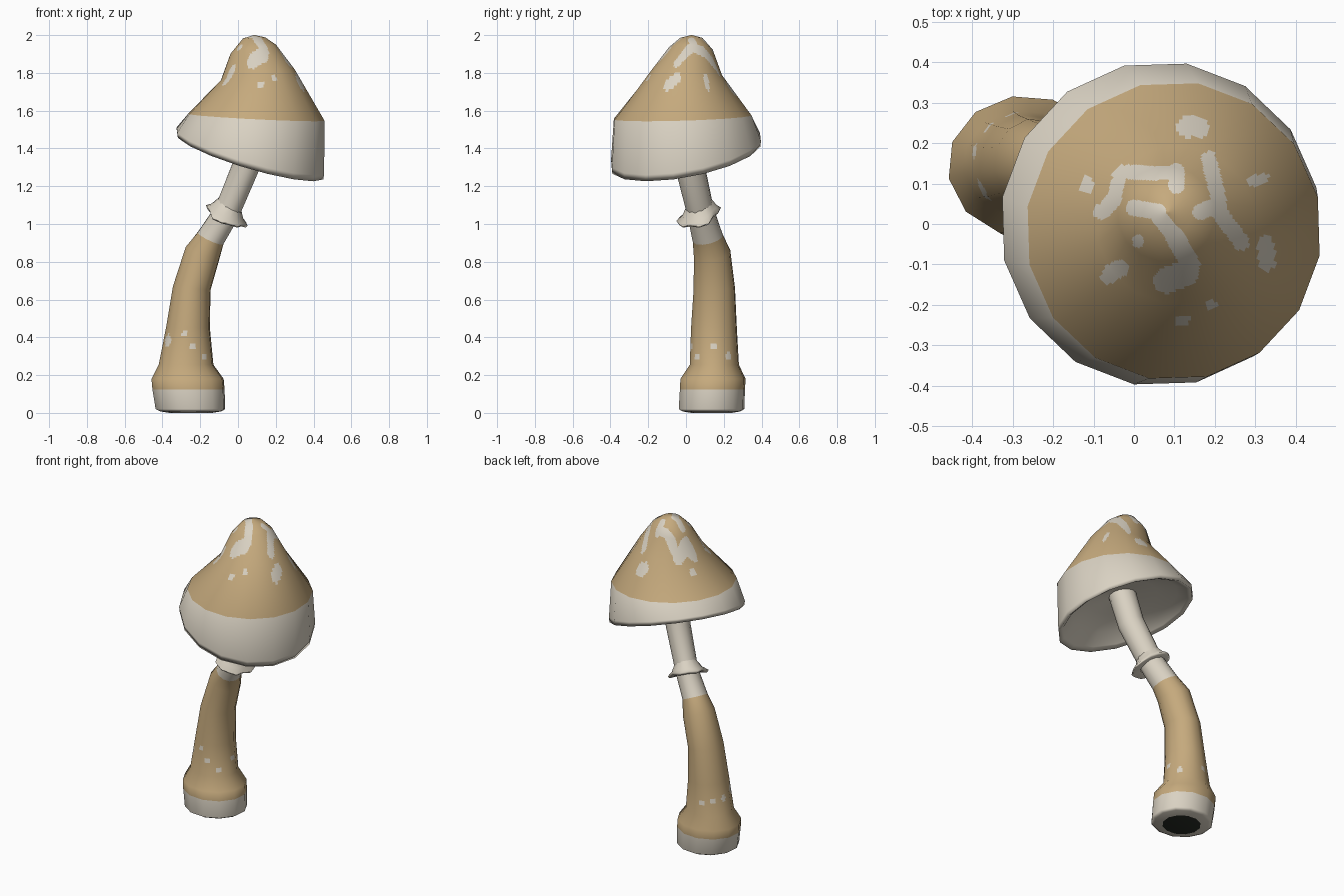
import bpy, math
from mathutils import Vector


def make_mat(name, rgb):
    m = bpy.data.materials.new(name)
    m.diffuse_color = (*rgb, 1)
    return m


TAN = make_mat("tan skin", (0.56, 0.40, 0.205))
PALE = make_mat("pale flesh", (0.70, 0.645, 0.545))
DARK = make_mat("dark hollow", (0.02, 0.024, 0.018))


def ring(spec, sides, phase, wave=0.0):
    """Tilted ellipse: centre x, y, z, radii, slope in x and y."""
    cx, cy, cz, rx, ry, a, b = spec
    pts = []
    for j in range(sides):
        t = math.radians(phase) + 2 * math.pi * j / sides
        w = wave * (math.sin(3 * t + 1) + 0.8 * math.sin(5 * t))
        dx, dy = (rx + w) * math.cos(t), (ry + w) * math.sin(t)
        pts.append(Vector((cx + dx, cy + dy, cz + a * dx + b * dy - w * 0.7)))
    return pts


def loft(name, rows, nu, nv, mats, rule, end_mats):
    """Low-poly loft, finely cut for painted areas, with the coarse smooth normals kept."""
    R, S = len(rows), len(rows[0])
    norms = [[(rows[i][(j + 1) % S] - rows[i][j - 1]).cross(
        rows[min(i + 1, R - 1)][j] - rows[max(i - 1, 0)][j]).normalized()
        for j in range(S)] for i in range(R)]

    def mix(grid, i, j, u, v):
        i2, j2 = min(i + 1, R - 1), (j + 1) % S
        return grid[i][j].lerp(grid[i][j2], u).lerp(grid[i2][j].lerp(grid[i2][j2], u), v)

    verts, vn = [], []
    H, W = (R - 1) * nv + 1, S * nu
    for r in range(H):
        i, v = divmod(r, nv)
        for c in range(W):
            j, u = divmod(c, nu)
            verts.append(mix(rows, i, j, u / nu, v / nv))
            vn.append(mix(norms, i, j, u / nu, v / nv).normalized())
    faces, idx = [], []
    for r in range(H - 1):
        for c in range(W):
            d = (c + 1) % W
            f = (r * W + c, r * W + d, (r + 1) * W + d, (r + 1) * W + c)
            faces.append(f)
            idx.append(rule(r // nv, sum((verts[k] for k in f), Vector()) / 4))
    if end_mats:
        faces += [tuple(reversed(range(W))), tuple(range((H - 1) * W, H * W))]
        idx += end_mats
    me = bpy.data.meshes.new(name)
    me.from_pydata(verts, [], faces)
    for m in mats:
        me.materials.append(m)
    for p, k in zip(me.polygons, idx):
        p.material_index = k
        p.use_smooth = True
    me.normals_split_custom_set_from_vertices(vn)
    ob = bpy.data.objects.new(name, me)
    bpy.context.collection.objects.link(ob)
    return ob


# Cap: underside centre, out to the rim, then up to the tip
cap_rings = [
    (.09, -.01, 1.50, .003, .003, 0, 0),
    (.08, 0, 1.47, .20, .20, -.15, .09),
    (.07, 0, 1.43, .31, .31, -.25, .15),
    (.065, 0, 1.375, .365, .37, -.29, .175),
    (.065, 0, 1.36, .393, .40, -.29, .175),
    (.065, 0, 1.39, .396, .402, -.28, .17),
    (.098, -.017, 1.565, .366, .37, -.05, .03),
    (.105, -.002, 1.79, .198, .195, .14, -.03),
    (.08, .025, 1.925, .122, .118, .2, -.05),
    (.085, .028, 1.985, .06, .06, .05, 0),
    (.085, .03, 2.0, .003, .003, 0, 0),
]
# Cap patches as seen from above: capsule ends and radius
patches = [
    (.13, .24, .16, .24, .026), (-.12, .09, -.115, .105, .015),
    (-.08, .03, -.05, .06, .02), (-.05, .06, -.035, .125, .017),
    (-.03, .13, .05, .125, .018), (.05, .125, .11, .13, .016),
    (.105, .13, .105, .095, .02), (.00, .04, .06, .03, .02),
    (.185, .16, .21, .06, .019), (.21, .05, .165, .03, .02),
    (.21, .03, .265, -.045, .02), (.06, .02, .10, -.03, .02),
    (.10, -.03, .14, -.10, .024), (.13, -.12, .08, -.14, .032),
    (.295, .105, .32, .112, .014), (.325, -.05, .33, -.095, .021),
    (-.06, -.125, -.035, -.11, .022), (.01, -.045, .01, -.04, .014),
    (.19, -.2, .2, -.2, .01), (.115, -.24, .125, -.24, .014),
]


def cap_rule(seg, c):
    if seg < 6:
        return 1
    p = Vector((c.x, c.y))
    for x1, y1, x2, y2, r in patches:
        a, d = Vector((x1, y1)), Vector((x2 - x1, y2 - y1))
        t = max(0, min(1, (p - a).dot(d) / d.length_squared))
        if (p - a - d * t).length < r:
            return 1
    return 0


loft("cap", [ring(s, 16, 13) for s in cap_rings], 12, 16, [TAN, PALE], cap_rule, [1, 0])

# Stem: bulbous base, bending up into the cap
stem_rings = [
    (-.25, .135, .0, .115, .11, 0, 0),
    (-.25, .135, .008, .165, .155, 0, 0),
    (-.252, .135, .02, .187, .176, 0, 0),
    (-.262, .14, .125, .194, .175, 0, 0),
    (-.267, .143, .18, .194, .175, 0, 0),
    (-.275, .15, .255, .147, .132, 0, 0),
    (-.265, .148, .45, .118, .123, 0, 0),
    (-.245, .15, .66, .101, .111, -.1, 0),
    (-.188, .138, .845, .09, .098, -.4, .1),
    (-.145, .115, .925, .07, .08, -.45, .2),
    (-.06, .078, 1.06, .064, .07, -.45, .25),
    (.04, .022, 1.30, .07, .076, -.35, .25),
    (.09, -.01, 1.52, .08, .08, -.2, .1),
]
# Stem flecks: compass angle, height, radius
flecks = [(212, .385, .028), (263, .42, .013), (284, .35, .014), (316, .295, .015),
          (0, .35, .014), (36, .30, .015), (105, .34, .015), (135, .35, .015), (165, .36, .015)]


def stem_rule(seg, c):
    if seg < 3 or seg > 8:
        return 1
    for ang, z, r in flecks:
        t = math.radians(ang)
        k = Vector((-.268 + .127 * math.cos(t), .148 + .127 * math.sin(t), z))
        if (c - k).length < r + .004:
            return 1
    return 0


loft("stem", [ring(s, 12, 10) for s in stem_rings], 8, 14, [TAN, PALE, DARK], stem_rule, [2, 1])

# Ragged skirt around the upper stem
skirt = [
    ((-.065, .07, 1.035, .055, .06, -.42, .3), 0),
    ((-.065, .068, 1.03, .10, .108, -.42, .3), .008),
    ((-.065, .068, 1.045, .108, .116, -.42, .3), .009),
    ((-.06, .072, 1.065, .085, .092, -.42, .3), .004),
    ((-.045, .068, 1.11, .06, .066, -.42, .3), 0),
]
loft("skirt", [ring(s, 14, 0, w) for s, w in skirt], 1, 1, [PALE], lambda seg, c: 0, None)
